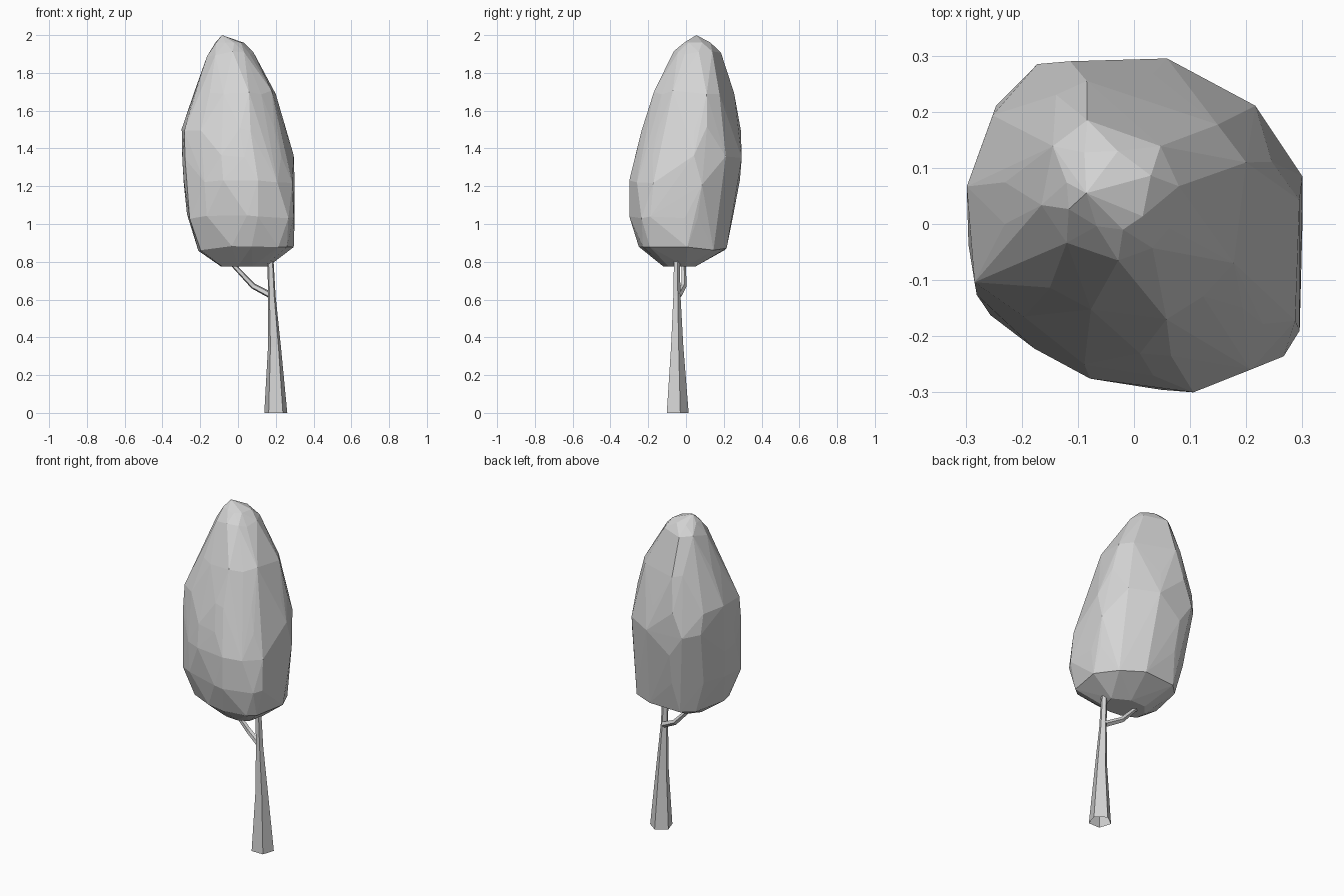
import bpy, bmesh, math, random
from mathutils import Vector

random.seed(4)

cube = bpy.data.objects.get("Cube")
if cube:
    bpy.data.objects.remove(cube, do_unlink=True)

# One plain grey for the whole tree
grey = bpy.data.materials.new("plain grey")
grey.use_nodes = True
color = (0.66, 0.66, 0.66, 1)
grey.diffuse_color = color
grey.node_tree.nodes["Principled BSDF"].inputs["Base Color"].default_value = color


def make_object(name, bm):
    """Turn a bmesh into a flat-shaded grey object."""
    bmesh.ops.recalc_face_normals(bm, faces=bm.faces)
    mesh = bpy.data.meshes.new(name)
    bm.to_mesh(mesh)
    bm.free()
    mesh.materials.append(grey)
    obj = bpy.data.objects.new(name, mesh)
    bpy.context.collection.objects.link(obj)
    return obj


def tapered_limb(name, stations, normal, sides=5):
    """Loft open polygon rings, all square to one direction, along (point, radius) stations."""
    bm = bmesh.new()
    across = Vector((0, 1, 0))
    other = Vector(normal).normalized().cross(across)
    rings = []
    for point, radius in stations:
        ring = []
        for i in range(sides):
            angle = math.tau * i / sides
            offset = across * math.cos(angle) + other * math.sin(angle)
            ring.append(bm.verts.new(Vector(point) + offset * radius))
        rings.append(ring)
    for low, high in zip(rings, rings[1:]):
        for i in range(sides):
            j = (i + 1) % sides
            bm.faces.new((low[i], low[j], high[j], high[i]))
    return make_object(name, bm)


def remap(values, low, high):
    """Stretch values so that they span exactly low to high."""
    a, b = min(values), max(values)
    return [low + (v - a) / (b - a) * (high - low) for v in values]


# Irregular plan outline shared by every crown ring
outline = [
    (0.30, 0.02), (0.29, 0.095), (0.22, 0.19), (0.06, 0.275),
    (-0.10, 0.30), (-0.175, 0.265), (-0.25, 0.19), (-0.30, 0.045),
    (-0.30, -0.06), (-0.285, -0.15), (-0.19, -0.22), (-0.09, -0.275),
    (0.035, -0.295), (0.095, -0.30), (0.21, -0.275), (0.265, -0.23), (0.295, -0.18),
]


def crown_corners(index, skip, corner):
    """Take the outline, leaving out every skip-th point and easing the front left corner."""
    xs, ys = [], []
    for i, (x, y) in enumerate(outline):
        if i % skip == index % skip:
            continue
        if x > 0.15 and y < -0.1:
            x, y = x * corner, y * corner
        xs.append(x)
        ys.append(y)
    return xs, ys


# Crown: height, x span, y span, outline thinning, fullness of the front left corner
crown_rings = [
    (0.775, (-0.09, 0.16), (-0.12, 0.05), 2, 0.9),
    (0.87, (-0.21, 0.295), (-0.25, 0.215), 3, 0.97),
    (1.04, (-0.27, 0.30), (-0.30, 0.25), 3, 1),
    (1.22, (-0.287, 0.30), (-0.30, 0.285), 3, 0.94),
    (1.36, (-0.295, 0.295), (-0.27, 0.295), 3, 0.88),
    (1.50, (-0.298, 0.255), (-0.235, 0.29), 3, 0.88),
    (1.70, (-0.23, 0.20), (-0.17, 0.255), 3, 0.88),
    (1.90, (-0.165, 0.08), (-0.065, 0.185), 2, 0.88),
    (1.96, (-0.12, 0.03), (-0.01, 0.13), 2, 0.88),
]
bm = bmesh.new()
for index, (height, x_span, y_span, skip, corner) in enumerate(crown_rings):
    xs, ys = crown_corners(index, skip, corner)
    wobble = 0.015 if 0 < index < len(crown_rings) - 1 else 0
    for x, y in zip(remap(xs, *x_span), remap(ys, *y_span)):
        bm.verts.new((x, y, height + random.uniform(-wobble, wobble)))
bm.verts.new((-0.085, 0.055, 2.0))
hull = bmesh.ops.convex_hull(bm, input=bm.verts)
spare = {v for v in hull["geom_interior"] + hull["geom_unused"]
         if isinstance(v, bmesh.types.BMVert)}
bmesh.ops.delete(bm, geom=list(spare), context="VERTS")
make_object("crown", bm)

# Trunk: five-sided, flared at the foot and leaning slightly
tapered_limb("trunk", [
    ((0.20, -0.05, 0), 0.064),
    ((0.193, -0.05, 0.35), 0.036),
    ((0.179, -0.05, 0.62), 0.021),
    ((0.17, -0.05, 0.86), 0.016),
], (0, 0, 1))

# Side branch bending up into the crown
tapered_limb("side_branch", [
    ((0.178, -0.04, 0.62), 0.018),
    ((0.08, -0.012, 0.672), 0.016),
    ((-0.05, -0.015, 0.81), 0.012),
], (-0.8, 0, 0.6))
